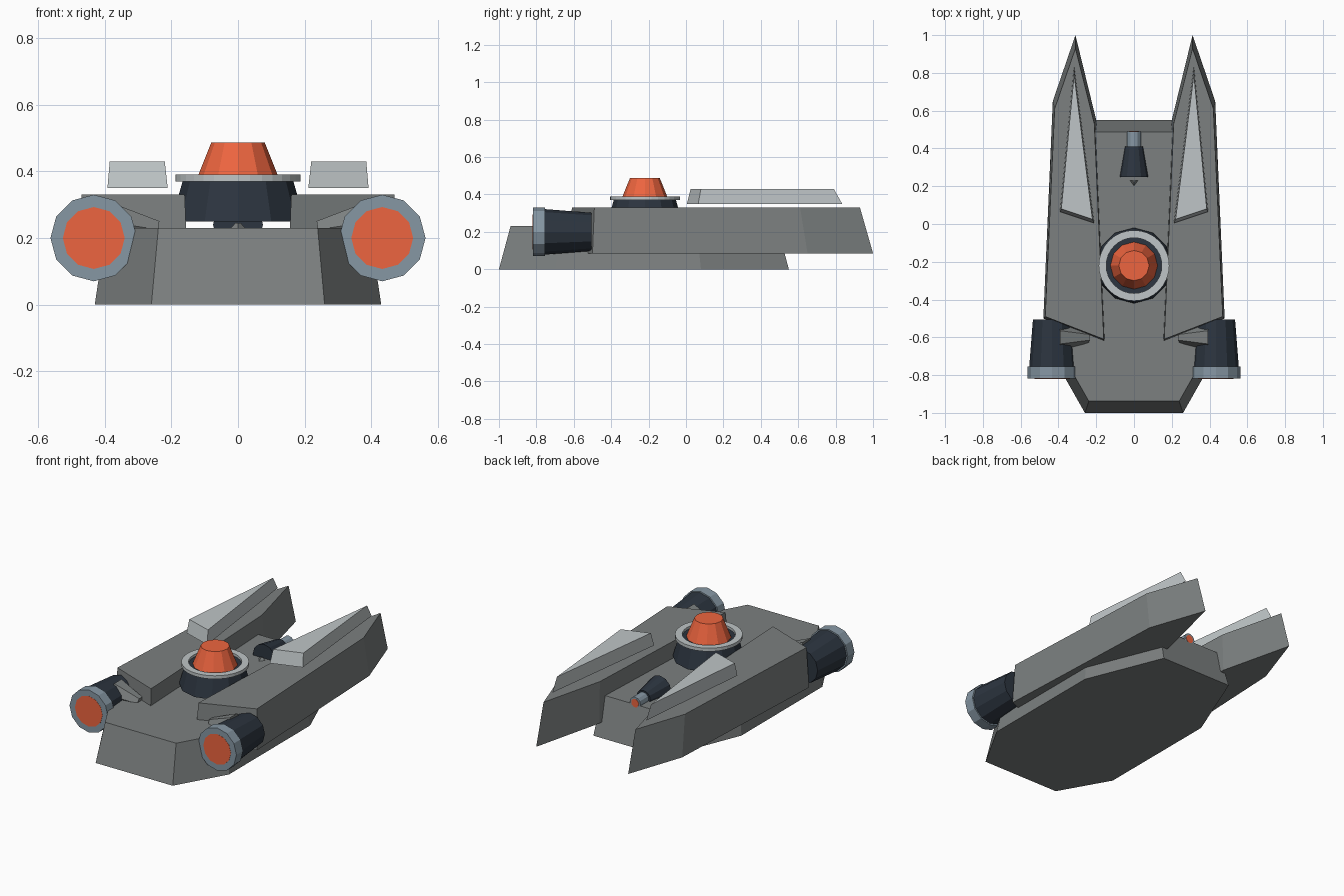
import bpy, bmesh
from math import cos, sin, pi
from mathutils import Vector

if "Cube" in bpy.data.objects:
    bpy.data.objects.remove(bpy.data.objects["Cube"])


def material(name, rgb):
    m = bpy.data.materials.new(name)
    m.diffuse_color = (*rgb, 1)
    m.use_nodes = True
    m.node_tree.nodes["Principled BSDF"].inputs["Base Color"].default_value = m.diffuse_color
    return m


GREY = material("hull_grey", (0.20, 0.215, 0.215))
LIGHT = material("light_grey", (0.52, 0.56, 0.57))
DARK = material("dark_blue", (0.025, 0.035, 0.05))
STEEL = material("steel_blue", (0.24, 0.31, 0.37))
ORANGE = material("orange", (0.85, 0.13, 0.05))


def finish(name, bm, mat):
    bmesh.ops.recalc_face_normals(bm, faces=bm.faces)
    me = bpy.data.meshes.new(name)
    bm.to_mesh(me)
    bm.free()
    ob = bpy.data.objects.new(name, me)
    bpy.context.collection.objects.link(ob)
    me.materials.append(mat)
    return ob


def loft(name, rings, mat, closed=False):
    """Skin a list of point rings; cap the ends, or join last to first."""
    bm = bmesh.new()
    vs = [[bm.verts.new(p) for p in r] for r in rings]
    n = len(rings[0])
    pairs = list(zip(vs, vs[1:] + vs[:1])) if closed else list(zip(vs, vs[1:]))
    for a, b in pairs:
        for i in range(n):
            j = (i + 1) % n
            bm.faces.new((a[i], a[j], b[j], b[i]))
    if not closed:
        bm.faces.new(vs[0])
        bm.faces.new(vs[-1])
    return finish(name, bm, mat)


def prism(name, low, high, z0, z1, mat, s=1):
    return loft(name, [[(s * x, y, z0) for x, y in low],
                       [(s * x, y, z1) for x, y in high]], mat)


def cone(name, a, b, ra, rb, mat, n=12):
    """Tapered n-sided solid from point a to point b."""
    a, b = Vector(a), Vector(b)
    q = (b - a).to_track_quat('Z', 'Y')
    ring = lambda c, r: [c + q @ Vector((r * cos(2 * pi * i / n), r * sin(2 * pi * i / n), 0))
                         for i in range(n)]
    return loft(name, [ring(a, ra), ring(b, rb)], mat)


# Lower hull: tapered octagon
half = [(0.26, -1.0), (0.43, -0.7), (0.43, 0.08), (0.24, 0.55)]
low = half + [(-x, y) for x, y in reversed(half)]
high = [(x * 0.92, -0.225 + (y + 0.225) * 0.92) for x, y in low]
prism("lower_hull", low, high, 0, 0.23, GREY)

for s, side in ((-1, "left"), (1, "right")):
    # Long pointed side hull
    prism(side + "_prong",
          [(0.31, 1.0), (0.43, 0.65), (0.48, -0.5), (0.15, -0.63), (0.20, 0.55)],
          [(0.31, 0.93), (0.42, 0.61), (0.47, -0.49), (0.16, -0.61), (0.21, 0.53)],
          0.085, 0.33, GREY, s)
    # Light armour plate floating over it
    prism(side + "_top_plate",
          [(0.317, 0.835), (0.392, 0.065), (0.211, 0.005)],
          [(0.317, 0.79), (0.385, 0.08), (0.22, 0.025)],
          0.35, 0.43, LIGHT, s)
    # Engine with nozzle ring and glow
    x = s * 0.433
    cone(side + "_engine_body", (x, -0.505, 0.2), (x, -0.76, 0.2), 0.102, 0.122, DARK)
    cone(side + "_engine_ring", (x, -0.755, 0.2), (x, -0.819, 0.2), 0.13, 0.13, STEEL)
    cone(side + "_engine_glow", (x, -0.81, 0.2), (x, -0.82, 0.2), 0.093, 0.093, ORANGE)
    # Bracket between engine and hull
    cone(side + "_engine_strut", (s * 0.40, -0.60, 0.25), (s * 0.24, -0.60, 0.225),
         0.07, 0.03, GREY, 6)

# Turret
TY = -0.22
cone("turret_base", (0, TY, 0.25), (0, TY, 0.375), 0.20, 0.165, DARK)
ring_profile = [(0.147, 0.37), (0.187, 0.37), (0.187, 0.39), (0.147, 0.39)]
N = 32
loft("turret_ring", [[(r * cos(2 * pi * i / N), TY + r * sin(2 * pi * i / N), z)
                      for r, z in ring_profile] for i in range(N)], LIGHT, closed=True)
cone("turret_dome", (0, TY, 0.37), (0, TY, 0.487), 0.127, 0.08, ORANGE)

# Nose gun
GZ = 0.24
cone("gun_body", (0, 0.25, GZ), (0, 0.41, GZ), 0.075, 0.047, DARK)
cone("gun_barrel", (0, 0.40, GZ), (0, 0.49, GZ), 0.036, 0.036, STEEL)
cone("gun_muzzle", (0, 0.48, GZ), (0, 0.492, GZ), 0.025, 0.025, ORANGE)
prism("gun_mount", [(-0.03, 0.23), (0, 0.19), (0.03, 0.23)],
      [(-0.008, 0.23), (0, 0.22), (0.008, 0.23)], 0.22, 0.245, GREY)
